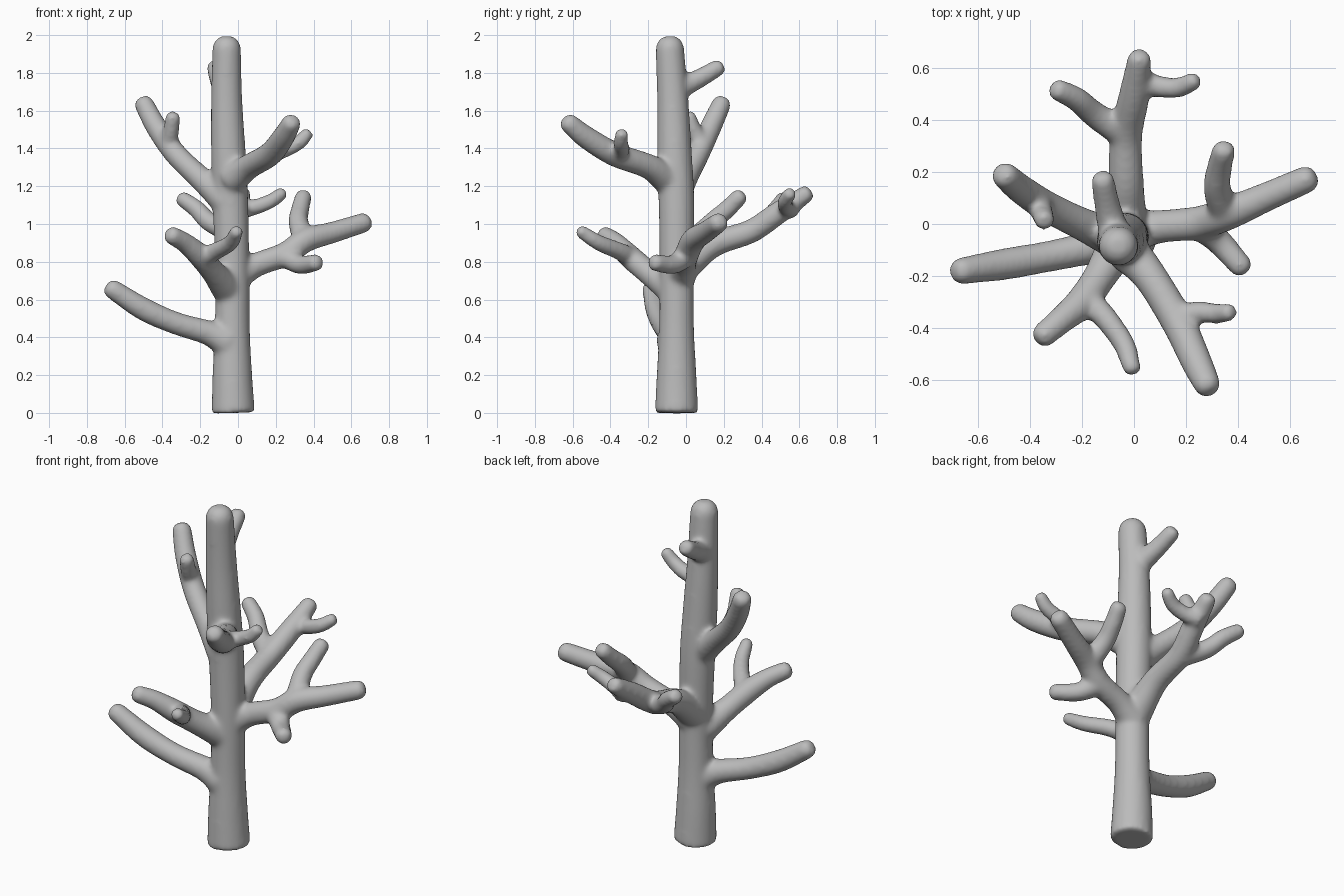
import bpy, bmesh, math
from mathutils import Vector

if "Cube" in bpy.data.objects:
    bpy.data.objects.remove(bpy.data.objects["Cube"])

SIDES = 20
SOFTEN = 0.0003      # radius lost to the smoothing pass, times radius


def spline(points, steps=8):
    """Smooth path through (x, y, z, radius) points."""
    p = [Vector(q) for q in points]
    p = [2 * p[0] - p[1]] + p + [2 * p[-1] - p[-2]]
    out = []
    for a, b, c, d in zip(p, p[1:], p[2:], p[3:]):
        for i in range(steps):
            t = i / steps
            out.append(0.5 * (2 * b + (c - a) * t + (2 * a - 5 * b + 4 * c - d) * t * t
                              + (3 * b - a - 3 * c + d) * t ** 3))
    return out + [p[-2]]


def limb(bm, points):
    """Closed tapering tube with a flat root and a round tip."""
    path = [(s.to_3d(), s.w) for s in spline(points)]
    end, r = path[-1]
    along = (end - path[-2][0]).normalized()
    for i in range(1, 6):
        a = i / 6 * math.pi / 2
        path.append((end + along * r * math.sin(a), r * math.cos(a)))
    axis = (path[1][0] - path[0][0]).normalized()
    side = axis.orthogonal().normalized()
    rings = []
    for i, (pos, r) in enumerate(path):
        nxt = path[min(i + 1, len(path) - 1)][0]
        axis = (nxt - path[max(i - 1, 0)][0]).normalized()
        side = (side - axis * side.dot(axis)).normalized()
        up = axis.cross(side)
        r += SOFTEN / max(r, 0.03)
        rings.append([bm.verts.new(pos + r * (side * math.cos(k * math.tau / SIDES)
                                              + up * math.sin(k * math.tau / SIDES)))
                      for k in range(SIDES)])
    for lo, hi in zip(rings, rings[1:]):
        for k in range(SIDES):
            n = (k + 1) % SIDES
            bm.faces.new((lo[k], lo[n], hi[n], hi[k]))
    bm.faces.new(rings[0][::-1])
    bm.faces.new(rings[-1])


trunk = [(-.025, -.05, 0, .113), (-.03, -.05, .2, .103), (-.03, -.05, .45, .09),
         (-.03, -.05, .75, .088), (-.04, -.05, 1.1, .092), (-.05, -.06, 1.35, .09),
         (-.06, -.07, 1.65, .08), (-.06, -.085, 1.925, .072)]

low_branch = [(-.06, -.07, .38, .085), (-.16, -.09, .425, .062), (-.33, -.125, .475, .055),
              (-.5, -.155, .55, .056), (-.66, -.18, .652, .046)]

front_branch = [(-.06, -.08, .66, .08), (-.13, -.2, .745, .06), (-.2, -.3, .83, .058),
                (-.28, -.37, .9, .047), (-.345, -.425, .937, .042)]
front_twig = [(-.19, -.29, .82, .05), (-.12, -.35, .855, .04), (-.04, -.46, .9, .034),
              (-.008, -.555, .96, .026)]

upper_front_branch = [(-.03, -.1, 1.24, .08), (.06, -.2, 1.305, .062), (.17, -.38, 1.37, .06),
                      (.24, -.53, 1.46, .055), (.28, -.615, 1.53, .046)]
upper_front_twig = [(.17, -.36, 1.37, .045), (.25, -.34, 1.395, .034), (.32, -.345, 1.43, .03),
                    (.365, -.34, 1.475, .026)]

side_branch = [(-.02, -.03, .72, .08), (.1, -.01, .785, .06), (.25, .005, .84, .06),
               (.36, .04, .915, .06), (.5, .1, .955, .052), (.66, .17, 1.005, .047)]
side_rising_twig = [(.35, .04, .91, .055), (.32, .14, 1.01, .047), (.33, .22, 1.08, .042),
                    (.345, .28, 1.14, .038)]
side_low_twig = [(.25, 0, .83, .055), (.33, -.07, .785, .045), (.41, -.16, .795, .038)]

back_branch = [(-.03, -.03, .76, .085), (-.03, .14, .89, .065), (-.03, .34, .96, .058),
               (0, .49, 1.06, .055), (.02, .63, 1.155, .04)]
back_right_twig = [(.01, .56, 1.075, .045), (.09, .53, 1.09, .034), (.17, .525, 1.12, .03),
                   (.23, .55, 1.16, .026)]
back_left_twig = [(-.04, .35, .96, .055), (-.15, .42, 1.01, .045), (-.22, .48, 1.08, .04),
                  (-.29, .515, 1.13, .034)]

upper_left_branch = [(-.06, -.06, 1.12, .08), (-.19, -.005, 1.235, .06), (-.33, .065, 1.37, .055),
                     (-.43, .13, 1.51, .052), (-.495, .185, 1.63, .046)]
upper_left_twig = [(-.37, .09, 1.41, .045), (-.355, .045, 1.49, .035), (-.345, .015, 1.565, .03)]

crown_twig = [(-.07, -.06, 1.71, .06), (-.1, .06, 1.765, .045), (-.12, .165, 1.825, .038)]

bm = bmesh.new()
for part in (trunk, low_branch, front_branch, front_twig, upper_front_branch, upper_front_twig,
             side_branch, side_rising_twig, side_low_twig, back_branch, back_right_twig,
             back_left_twig, upper_left_branch, upper_left_twig, crown_twig):
    limb(bm, part)
mesh = bpy.data.meshes.new("branching_tree")
bm.to_mesh(mesh)
bm.free()
tree = bpy.data.objects.new("branching_tree", mesh)
bpy.context.collection.objects.link(tree)

# Plain grey surface
grey = bpy.data.materials.new("plain_grey")
grey.use_nodes = True
colour = (0.5, 0.5, 0.5, 1)
grey.diffuse_color = colour
grey.node_tree.nodes["Principled BSDF"].inputs["Base Color"].default_value = colour
mesh.materials.append(grey)

# Fuse the limbs into one skin and soften the joints
fuse = tree.modifiers.new("fuse", 'REMESH')
fuse.mode = 'VOXEL'
fuse.voxel_size = 0.012
fuse.use_smooth_shade = True
soften = tree.modifiers.new("soften", 'SMOOTH')
soften.factor = 0.5
soften.iterations = 14
